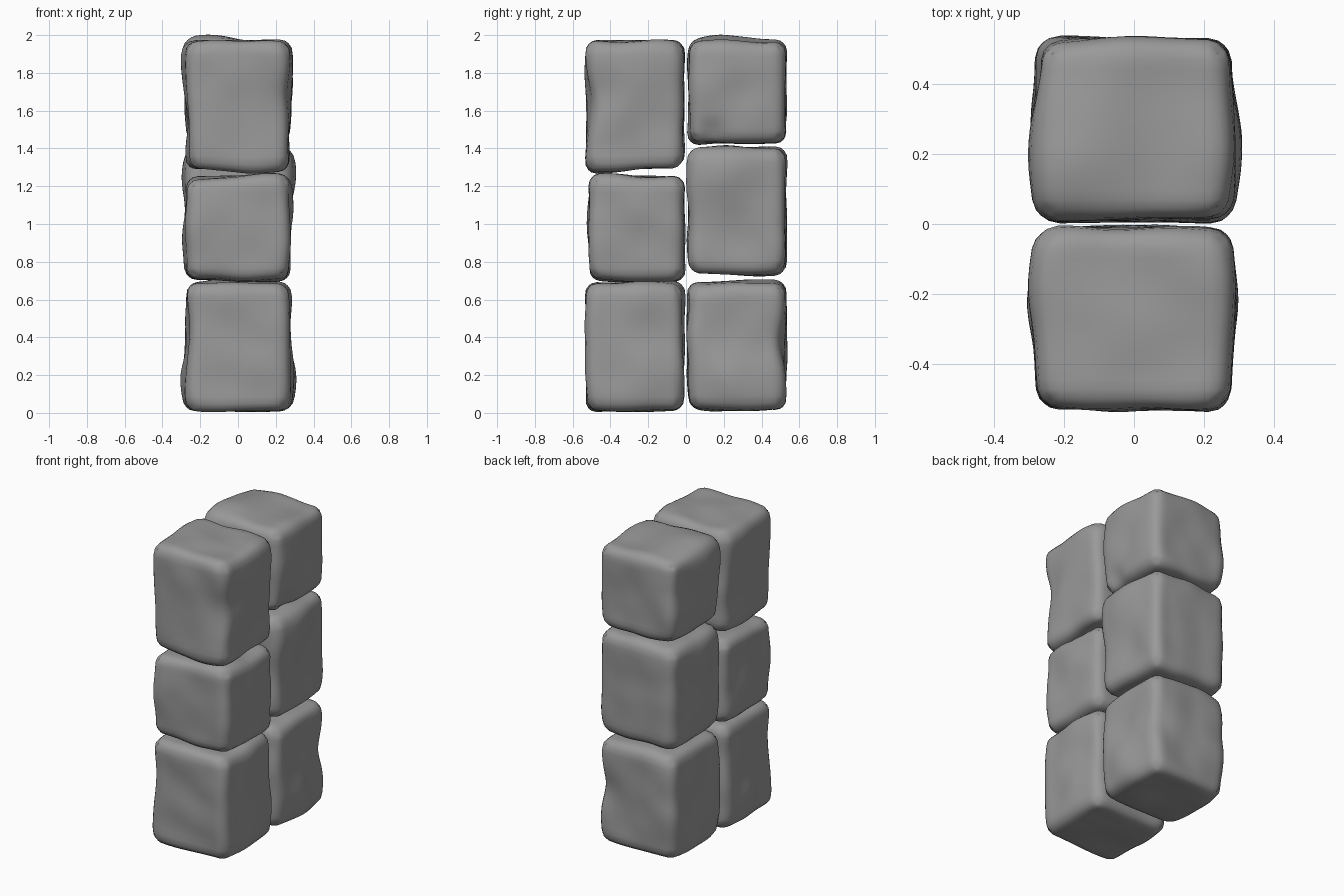
import bpy, bmesh, math
from mathutils import Vector, noise

# dark grey stone colour
grey = bpy.data.materials.new("dark_stone")
grey.diffuse_color = (0.32, 0.32, 0.32, 1)


def stone(name, lo, hi, bumps, seed, r=0.06, cuts=17):
    """Rounded rough block between two corners, with soft local bulges and dents."""
    lo, hi = Vector(lo), Vector(hi)
    mid, half = (lo + hi) / 2, (hi - lo) / 2
    bm = bmesh.new()
    bmesh.ops.create_cube(bm, size=2)
    bmesh.ops.subdivide_edges(bm, edges=bm.edges[:], cuts=cuts, use_grid_fill=True)
    for v in bm.verts:
        # pull the eight corners in a little more than the edges
        corner = abs(v.co.x * v.co.y * v.co.z) ** 4
        p = Vector([v.co[i] * half[i] for i in range(3)])
        core = Vector([max(-half[i] + r, min(half[i] - r, p[i])) for i in range(3)])
        n = (p - core).normalized()
        p = mid + core + n * (r - 0.018 * corner)
        q = p.copy()
        # hand placed bulges and dents: centre, push, radius
        for c, push, rad in bumps:
            d = (q - Vector(c)).length / rad
            p += Vector(push) * math.exp(-d * d)
        # gentle hewn unevenness
        p += n * 0.014 * noise.noise(q * 5 + Vector((seed * 7.3, seed * 3.1, 0)))
        v.co = p
    mesh = bpy.data.meshes.new(name)
    bm.to_mesh(mesh)
    bm.free()
    for f in mesh.polygons:
        f.use_smooth = True
    mesh.materials.append(grey)
    ob = bpy.data.objects.new(name, mesh)
    bpy.context.collection.objects.link(ob)
    return ob


X = 0.272

# front column, bottom to top
stone("front_lower_stone", (-X, -0.530, 0.01), (X, -0.012, 0.69), [
    ((-X, -0.22, 0.16), (-0.036, 0, 0), 0.17),
    ((X, -0.20, 0.16), (0.025, 0, 0), 0.17),
    ((-X, -0.48, 0.42), (0.018, 0.012, 0), 0.15),
    ((X, -0.25, 0.60), (0.012, 0, 0), 0.14),
    ((0, -0.25, 0.69), (0, 0, 0.01), 0.18),
], 1)
stone("front_middle_stone", (-X, -0.515, 0.705), (X, -0.008, 1.25), [
    ((-X, -0.25, 0.90), (-0.018, 0, 0), 0.18),
    ((X, -0.25, 1.10), (0.018, 0, 0), 0.18),
    ((0.18, -0.45, 1.25), (0, 0, 0.014), 0.15),
    ((-0.25, -0.4, 1.25), (0, 0, -0.012), 0.15),
    ((0.05, -0.25, 0.705), (0, 0, -0.012), 0.2),
], 2)
stone("front_upper_stone", (-X, -0.530, 1.285), (X, -0.012, 1.97), [
    ((-X, -0.20, 1.83), (-0.036, 0, 0), 0.16),
    ((X, -0.22, 1.80), (0.022, 0, 0), 0.17),
    ((X, -0.52, 1.62), (-0.008, 0.035, 0), 0.15),
    ((-X, -0.35, 1.45), (0.008, 0, 0), 0.13),
    ((0, -0.1, 1.285), (0, 0, 0.035), 0.2),
    ((0.1, -0.5, 1.285), (0, 0, -0.012), 0.15),
], 3)

# back column, bottom to top
stone("back_lower_stone", (-X, 0.012, 0.015), (X, 0.530, 0.69), [
    ((-X, 0.22, 0.16), (-0.03, 0, 0), 0.17),
    ((X, 0.20, 0.17), (0.030, 0, 0), 0.17),
    ((X, 0.52, 0.36), (-0.008, -0.030, 0), 0.14),
    ((X, 0.25, 0.45), (-0.012, 0, 0), 0.13),
    ((-0.08, 0.35, 0.69), (0, 0, 0.02), 0.18),
    ((X, 0.08, 0.69), (0, 0, -0.02), 0.15),
], 4)
stone("back_middle_stone", (-X, 0.010, 0.735), (X, 0.530, 1.40), [
    ((X, 0.20, 1.26), (0.032, 0, 0), 0.16),
    ((-X, 0.25, 1.25), (-0.02, 0, 0), 0.15),
    ((-X, 0.25, 0.90), (-0.018, 0, 0), 0.15),
    ((X, 0.30, 1.00), (-0.01, 0, 0), 0.14),
    ((0.05, 0.28, 1.40), (0, 0, 0.01), 0.18),
    ((0, 0.1, 0.735), (0, 0, 0.015), 0.18),
    ((0.1, 0.4, 0.735), (0, 0, -0.012), 0.15),
], 5)
stone("back_upper_stone", (-X, 0.012, 1.43), (X, 0.528, 1.97), [
    ((-0.17, 0.20, 1.97), (0, 0, 0.030), 0.15),
    ((-X, 0.20, 1.83), (-0.024, 0, 0), 0.16),
    ((X, 0.22, 1.78), (0.018, 0, 0), 0.18),
    ((X, 0.14, 1.47), (-0.025, 0, 0.012), 0.07),
    ((0, 0.1, 1.43), (0, 0, -0.01), 0.18),
], 6)
